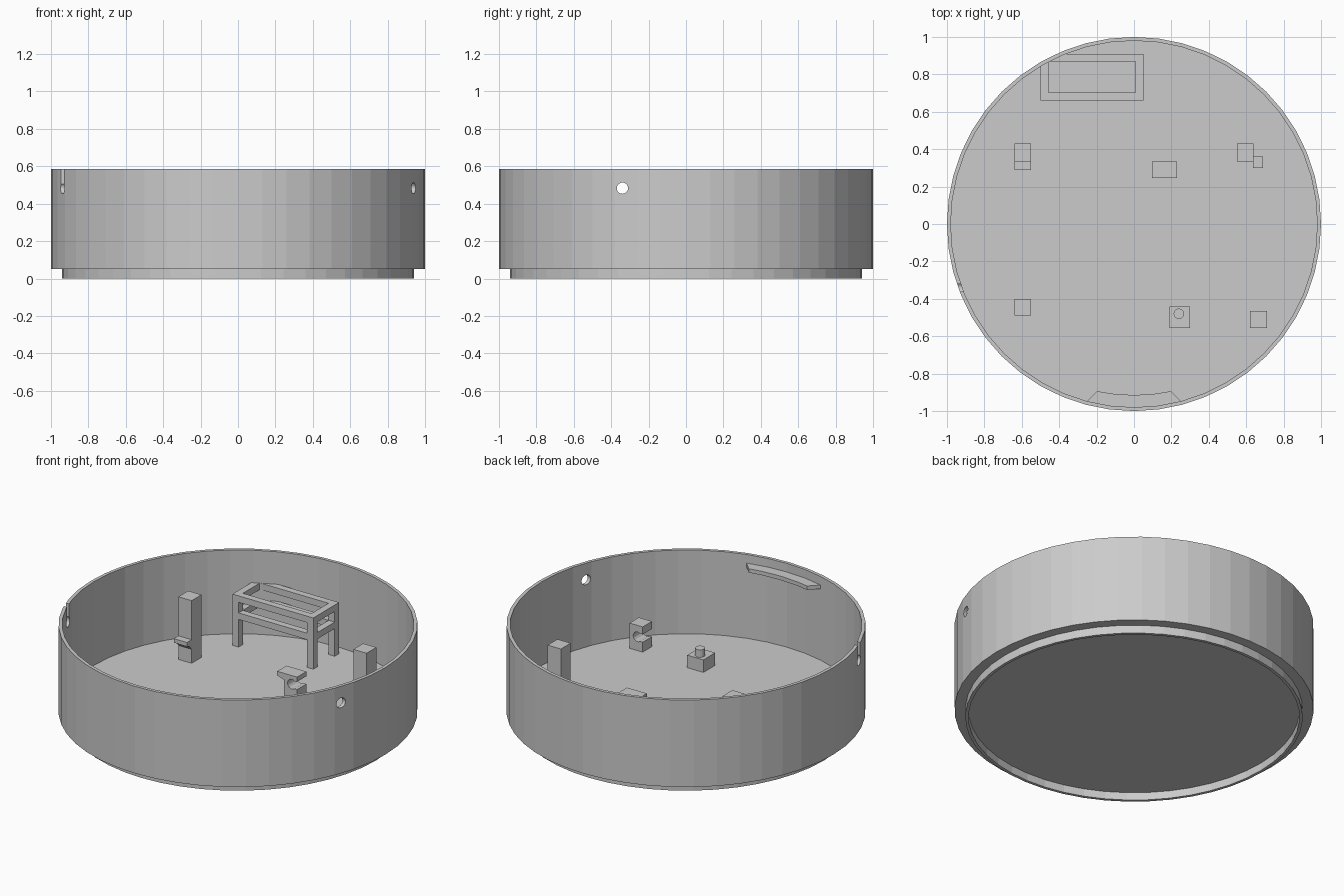
import bpy, bmesh, math

if "Cube" in bpy.data.objects:
    bpy.data.objects.remove(bpy.data.objects["Cube"])

SIDES = 48
FLOOR = 0.06   # parts sink slightly into the floor slab (top at 0.07)


def finish(name, bm):
    bmesh.ops.recalc_face_normals(bm, faces=bm.faces)
    me = bpy.data.meshes.new(name)
    bm.to_mesh(me)
    bm.free()
    ob = bpy.data.objects.new(name, me)
    bpy.context.collection.objects.link(ob)
    return ob


def add_box(bm, x0, x1, y0, y1, z0, z1):
    vs = bmesh.ops.create_cube(bm, size=1)["verts"]
    for v in vs:
        v.co.x = x1 if v.co.x > 0 else x0
        v.co.y = y1 if v.co.y > 0 else y0
        v.co.z = z1 if v.co.z > 0 else z0


def box(name, *dims):
    bm = bmesh.new()
    add_box(bm, *dims)
    return finish(name, bm)


def prism(name, pts, a, b, axis):
    """Extrude a 2D profile from a to b along the x, y or z axis."""
    place = {"x": lambda p, t: (t, p[0], p[1]),
             "y": lambda p, t: (p[0], t, p[1]),
             "z": lambda p, t: (p[0], p[1], t)}[axis]
    bm = bmesh.new()
    lo = [bm.verts.new(place(p, a)) for p in pts]
    hi = [bm.verts.new(place(p, b)) for p in pts]
    bm.faces.new(lo)
    bm.faces.new(hi)
    n = len(pts)
    for i in range(n):
        bm.faces.new((lo[i], lo[(i + 1) % n], hi[(i + 1) % n], hi[i]))
    return finish(name, bm)


def circle(cx, cy, r, n):
    return [(cx + r * math.cos(2 * math.pi * i / n), cy + r * math.sin(2 * math.pi * i / n))
            for i in range(n)]


def boolean(ob, cutter, op):
    cutter.hide_render = True
    m = ob.modifiers.new(op.lower(), "BOOLEAN")
    m.object, m.operation, m.solver = cutter, op, "EXACT"
    bpy.context.view_layer.objects.active = ob
    bpy.ops.object.modifier_apply(modifier=m.name)
    bpy.data.objects.remove(cutter)


# Round tub: lathed wall, floor and recessed foot ring
profile = [(0.98, 0.07), (0.98, 0.585), (1, 0.585), (1, 0.05),
           (0.94, 0.05), (0.94, 0), (0.922, 0), (0.922, 0.047)]
bm = bmesh.new()
rings = [[bm.verts.new((x, y, z)) for x, y in circle(0, 0, r, SIDES)] for r, z in profile]
for a, b in zip(rings, rings[1:]):
    for i in range(SIDES):
        j = (i + 1) % SIDES
        bm.faces.new((a[i], a[j], b[j], b[i]))
bm.faces.new(rings[0])
bm.faces.new(rings[-1])
tub = finish("tub", bm)

# Cable hole in both sides, with an open slot above the left one
boolean(tub, prism("hole_cutter", circle(-0.34, 0.483, 0.03, 24), -1.2, 1.2, "x"), "DIFFERENCE")
boolean(tub, box("slot_cutter", -1.2, -0.8, -0.36, -0.32, 0.49, 0.7), "DIFFERENCE")

# Curved lip inside the front wall
lip = [(r * math.sin(math.radians(d)), -r * math.cos(math.radians(d)))
       for r, ds in ((0.915, (-12.5, -7.5, 0, 7.5, 12.5)), (0.983, (15, 7.5, 0, -7.5, -15)))
       for d in ds]
prism("front_lip", lip, 0.508, 0.532, "z")

# Two-tier rack at the back, trimmed to the round wall
X0, X1, Y0, Y1, W = -0.5, 0.05, 0.66, 0.91, 0.042
ox = [(X0, Y0), (X1, Y0), (X1, Y1), (X0, Y1)]
rack = box("rack", X0, X1, Y0, Y1, FLOOR, 0.385)
boolean(rack, box("cut_up", X0 + W, X1 - W, Y0 + W, Y1 - W, 0, 1), "DIFFERENCE")
for z0, z1 in ((0, 0.24), (0.28, 0.345)):
    boolean(rack, box("cut_x", X0 - 1, X1 + 1, Y0 + W, Y1 - W, z0, z1), "DIFFERENCE")
    boolean(rack, box("cut_y", X0 + W, X1 - W, Y0 - 1, Y1 + 1, z0, z1), "DIFFERENCE")
boolean(rack, prism("trim", circle(0, 0, 0.984, SIDES), 0, 1, "z"), "INTERSECT")

# Tall posts, each with a small ledge
box("left_post", -0.64, -0.55, 0.335, 0.43, FLOOR, 0.455)
box("right_post", 0.55, 0.64, 0.335, 0.43, FLOOR, 0.45)
prism("left_post_ledge", [(0.34, 0.15), (0.34, 0.215), (0.29, 0.215), (0.29, 0.19), (0.315, 0.18)],
      -0.64, -0.55, "x")
box("right_post_ledge", 0.635, 0.69, 0.30, 0.36, 0.185, 0.215)


def clip(name, x_back, x_open, y0, y1, zc, top, overhang=0):
    """Block with a round rod notch opening towards x_open."""
    s = 1 if x_open > x_back else -1
    r, cx = 0.03, x_open - s * 0.035
    arc = [(cx + s * r * math.cos(math.radians(d)), zc + r * math.sin(math.radians(d)))
           for d in range(-50, -311, -26)]
    pts = [(x_back, FLOOR), (x_open, FLOOR), (x_open, zc - 0.024)] + arc
    pts += [(x_open, zc + 0.024), (x_open, top)]
    if overhang:
        pts += [(x_back - s * overhang, top), (x_back - s * overhang, top - 0.025),
                (x_back, top - 0.04)]
    else:
        pts += [(x_back, top)]
    prism(name, pts, y0, y1, "y")


# Rod clips
clip("left_clip", -0.64, -0.55, -0.49, -0.40, 0.155, 0.225)
clip("right_clip", 0.71, 0.62, -0.555, -0.465, 0.155, 0.225)
clip("middle_clip", 0.14, 0.23, 0.245, 0.335, 0.175, 0.228, 0.045)

# Peg on a square base
box("peg_base", 0.19, 0.30, -0.555, -0.44, FLOOR, 0.147)
prism("peg", circle(0.24, -0.48, 0.028, 20), 0.14, 0.193, "z")
